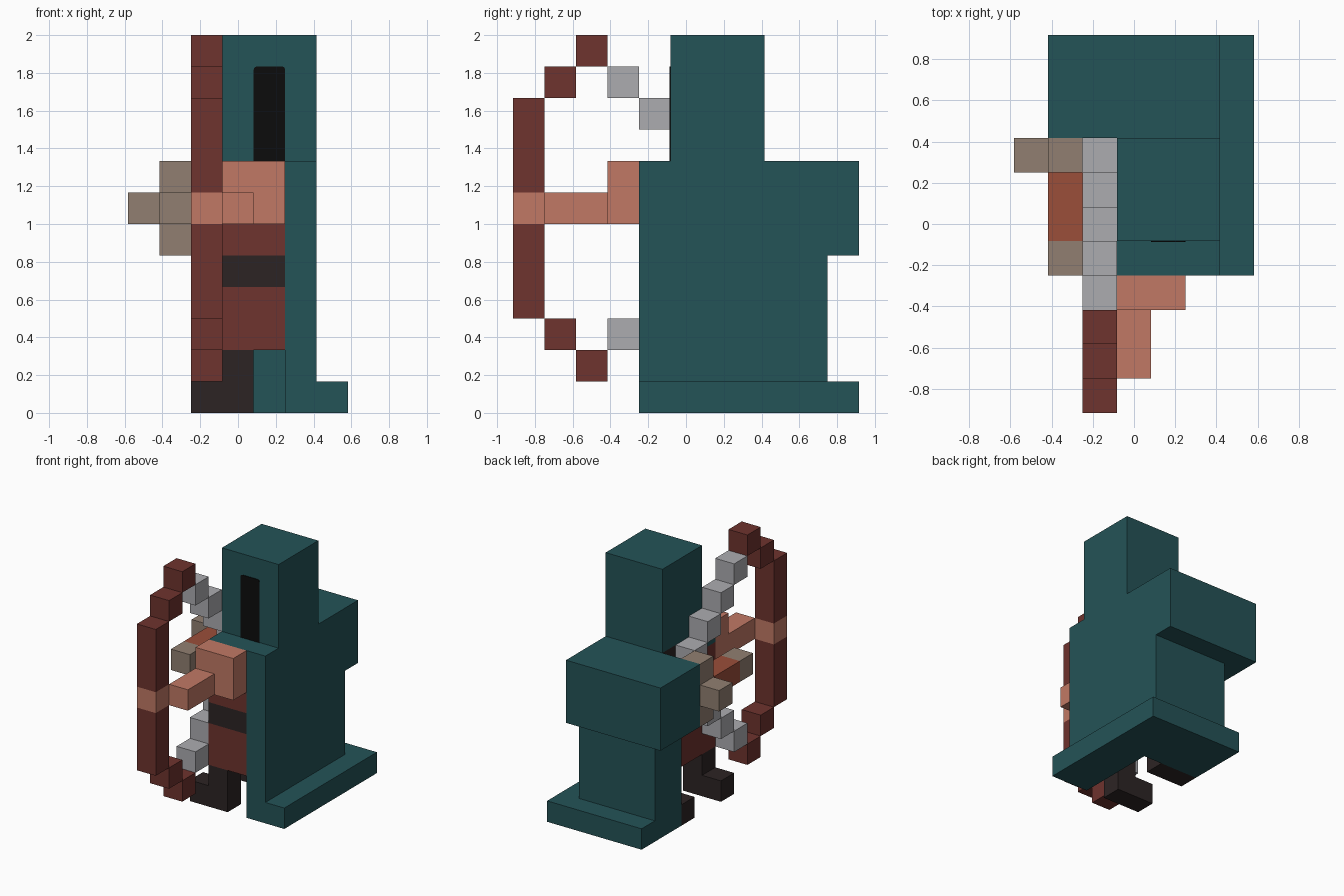
import bpy, bmesh
from mathutils import Vector

cube = bpy.data.objects.get("Cube")
if cube:
    bpy.data.objects.remove(cube, do_unlink=True)

U = 1 / 6                       # one block
ORIGIN = Vector((3.5, 5.5, 0))  # grid centre in blocks


def material(name, rgb):
    lin = [((c / 255 + 0.055) / 1.055) ** 2.4 if c > 10 else c / 255 / 12.92 for c in rgb]
    m = bpy.data.materials.new(name)
    m.use_nodes = True
    m.diffuse_color = (*lin, 1)
    bsdf = next(n for n in m.node_tree.nodes if n.type == 'BSDF_PRINCIPLED')
    bsdf.inputs["Base Color"].default_value = (*lin, 1)
    bsdf.inputs["Roughness"].default_value = 0.9
    return m


TEAL = material("teal_cloth", (36, 83, 87))
RED = material("dark_red", (110, 51, 46))
SKIN = material("skin", (193, 121, 101))
GREY = material("string_grey", (172, 172, 176))
TAN = material("tan_brown", (145, 127, 113))
RUST = material("rust_red", (155, 78, 58))
DARK = material("dark_brown", (44, 36, 36))
BLACK = material("black", (12, 12, 12))


def blocks(name, mat, *boxes):
    """One object made of boxes, each given as (x0, x1, y0, y1, z0, z1) in blocks."""
    bm = bmesh.new()
    for x0, x1, y0, y1, z0, z1 in boxes:
        lo, hi = Vector((x0, y0, z0)), Vector((x1, y1, z1))
        for v in bmesh.ops.create_cube(bm, size=1)["verts"]:
            p = Vector([a + (b - a) * (c + 0.5) for a, b, c in zip(lo, hi, v.co)])
            v.co = (p - ORIGIN) * U
    mesh = bpy.data.meshes.new(name)
    bm.to_mesh(mesh)
    bm.free()
    mesh.materials.append(mat)
    ob = bpy.data.objects.new(name, mesh)
    bpy.context.collection.objects.link(ob)
    return ob


def cell(x, y, z):
    return (x, x + 1, y, y + 1, z, z + 1)


# Hood and its dark opening with softened top corners
blocks("hood", TEAL, (3, 6, 5, 8, 8, 12))
opening = blocks("hood_opening", BLACK, (4, 5, 4.97, 5, 8, 11))
bm = bmesh.new()
bm.from_mesh(opening.data)
top = max(v.co.z for v in bm.verts)
edges = [e for e in bm.edges
         if all(v.co.z > top - 1e-4 for v in e.verts)
         and abs(e.verts[0].co.x - e.verts[1].co.x) < 1e-4]
bmesh.ops.bevel(bm, geom=edges, offset=0.015, segments=2, profile=0.5, affect='EDGES')
bm.to_mesh(opening.data)
bm.free()

# Cloak: side wall, back, wide upper back and spreading hem
blocks("cloak_side", TEAL, (5, 6, 4, 8, 1, 8))
blocks("cloak_shoulder", TEAL, (3, 5, 4, 5, 7, 8))
blocks("cloak_back", TEAL, (2, 6, 8, 10, 1, 5))
blocks("cloak_upper_back", TEAL, (1, 6, 8, 11, 5, 8))
blocks("cloak_hem", TEAL, (2, 7, 8, 11, 0, 1), (5, 7, 4, 8, 0, 1))

# Torso
blocks("tunic_skirt", RED, (3, 5, 4, 8, 2, 4))
blocks("belt", DARK, (3, 5, 4, 8, 4, 5))
blocks("tunic_top", RED, (3, 5, 4, 8, 5, 7))
blocks("collar", DARK, (3, 5, 5, 8, 7, 8))

# Legs with feet pointing sideways
for name, y in (("front_leg", 4), ("back_leg", 7)):
    blocks(name, DARK, (3, 4, y, y + 1, 0, 2), cell(2, y, 0))

# Outstretched arm and the hand on the bow
blocks("bow_arm", SKIN, (3, 5, 3, 4, 6, 8), (3, 4, 1, 3, 6, 7))
blocks("bow_hand", SKIN, cell(2, 0, 6))

# Bow limbs and drawn string, mirrored about the grip height
limbs, string = [], [cell(2, 7, 6)]
for s in (1, -1):
    limbs += [(2, 3, 0, 1, 7, 10) if s > 0 else (2, 3, 0, 1, 3, 6),
              cell(2, 1, 6 + 4 * s), cell(2, 2, 6 + 5 * s)]
    string += [cell(2, 7 - n, 6 + n * s) for n in range(1, 5)]
blocks("bow_limbs", RED, *limbs)
blocks("bow_string", GREY, *string)

# Arrow with tip, shaft and flared tail
blocks("arrow_shaft", RUST, (1, 2, 5, 7, 6, 7))
blocks("arrow_tip", TAN, cell(1, 4, 6))
blocks("arrow_tail", TAN, (1, 2, 7, 8, 5, 8), cell(0, 7, 6))
